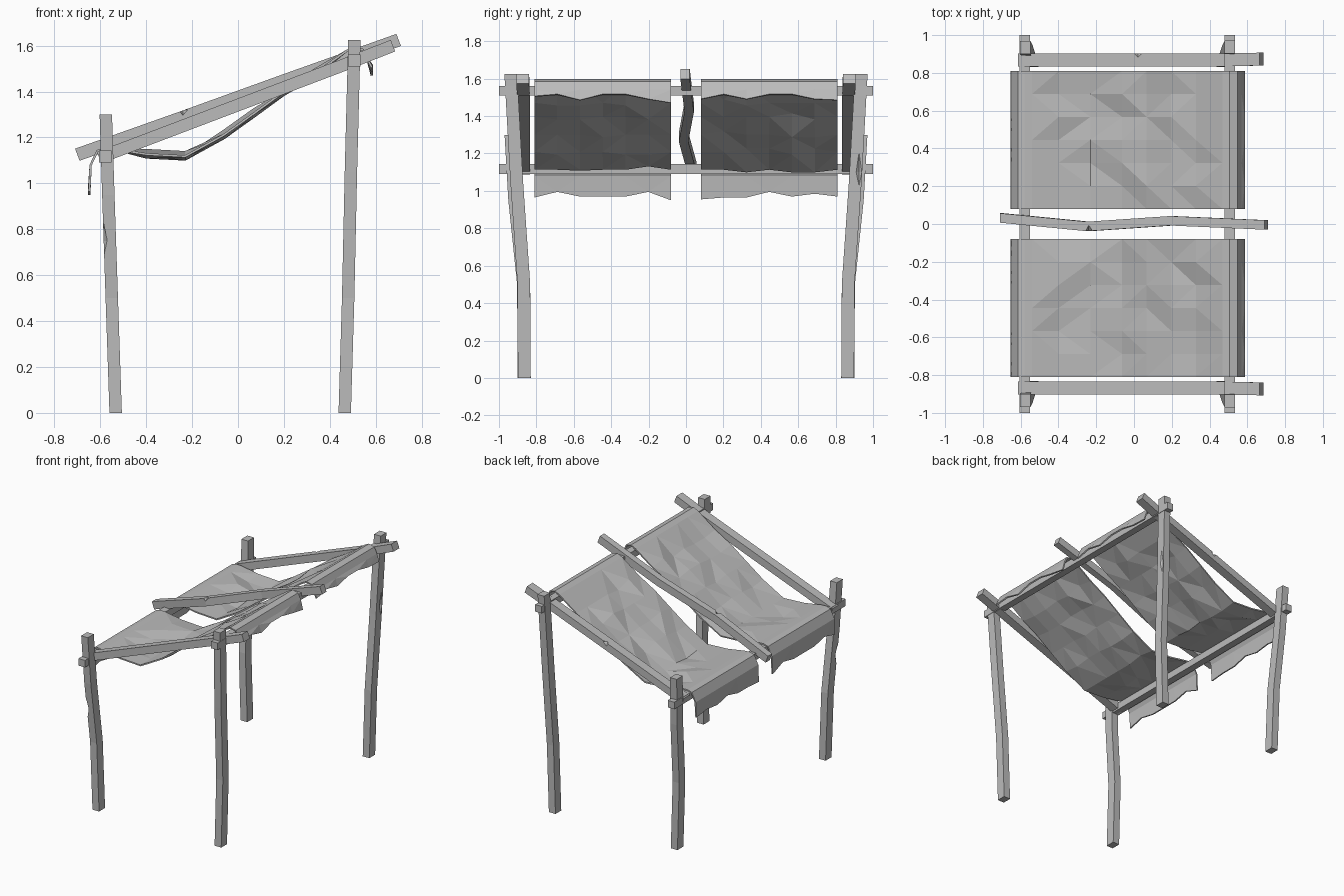
import bpy, bmesh, random
from mathutils import Vector

random.seed(4)
cube = bpy.data.objects.get("Cube")
if cube:
    bpy.data.objects.remove(cube, do_unlink=True)

grey = bpy.data.materials.new("weathered_grey")
grey.use_nodes = True
grey.diffuse_color = (0.5, 0.5, 0.5, 1)
bsdf = grey.node_tree.nodes["Principled BSDF"]
bsdf.inputs["Base Color"].default_value = (0.5, 0.5, 0.5, 1)
bsdf.inputs["Roughness"].default_value = 0.9


def make_object(name, bm):
    bmesh.ops.recalc_face_normals(bm, faces=bm.faces)
    mesh = bpy.data.meshes.new(name)
    bm.to_mesh(mesh)
    bm.free()
    mesh.materials.append(grey)
    obj = bpy.data.objects.new(name, mesh)
    bpy.context.collection.objects.link(obj)
    return obj


def timber(name, path, u, v):
    """Square-cut timber lofted along a path; u and v are half-width vectors."""
    u, v = Vector(u), Vector(v)
    bm = bmesh.new()
    rings = [[bm.verts.new(Vector(p) + u * a + v * b)
              for a, b in ((-1, -1), (1, -1), (1, 1), (-1, 1))] for p in path]
    for low, high in zip(rings, rings[1:]):
        for i in range(4):
            j = (i + 1) % 4
            bm.faces.new((low[i], low[j], high[j], high[i]))
    bm.faces.new(rings[0])
    bm.faces.new(rings[-1])
    return make_object(name, bm)


def chip(obj, centre, size):
    """Knock a faceted nick out of a timber."""
    bm = bmesh.new()
    bmesh.ops.create_uvsphere(bm, u_segments=4, v_segments=2, radius=1)
    for vert in bm.verts:
        vert.co = Vector(centre) + vert.co * Vector(size)
    cutter = make_object("chip_cutter", bm)
    cutter.hide_render = True
    mod = obj.modifiers.new("chip", 'BOOLEAN')
    mod.operation = 'DIFFERENCE'
    mod.object = cutter
    graph = bpy.context.evaluated_depsgraph_get()
    cut = bpy.data.meshes.new_from_object(obj.evaluated_get(graph))
    obj.modifiers.clear()
    obj.data = cut
    bpy.data.objects.remove(cutter, do_unlink=True)


# Leaning corner posts: low pair on the right, tall pair on the left
for side, s in (("front", -1), ("back", 1)):
    low = timber(side + "_low_post",
                 [(-0.533, s * 0.865, 0), (-0.55, s * 0.868, 0.5),
                  (-0.565, s * 0.915, 0.95), (-0.576, s * 0.935, 1.3)],
                 (0.027, 0, 0), (0, 0.035, 0))
    tall = timber(side + "_tall_post",
                  [(0.465, s * 0.865, 0), (0.48, s * 0.867, 0.5),
                   (0.492, s * 0.905, 1.05), (0.507, s * 0.937, 1.625)],
                  (0.027, 0, 0), (0, 0.034, 0))
    if s > 0:
        chip(tall, (0.528, 0.925, 1.1), (0.02, 0.025, 0.14))
    else:
        chip(low, (-0.585, -0.93, 0.75), (0.015, 0.025, 0.1))

# Level cross beams joining the posts
for name, x, z in (("low_cross_beam", -0.578, 1.117), ("tall_cross_beam", 0.507, 1.535)):
    timber(name, [(x, -1, z), (x, 1, z)], (0.027, 0, 0), (0, 0, 0.026))

# Sloping side rails and the crooked middle rail
tilt = Vector((-0.35, 0, 0.937))
for side, s in (("front", -1), ("back", 1)):
    rail = timber(side + "_side_rail",
                  [(-0.605, s * 0.868, 1.112), (0.45, s * 0.868, 1.512),
                   (0.675, s * 0.873, 1.6)],
                  (0, 0.034, 0), tilt * 0.027)
    if s > 0:
        chip(rail, (0.02, 0.902, 1.38), (0.025, 0.02, 0.025))
middle = timber("middle_rail",
                [(-0.7, 0.032, 1.125), (-0.24, -0.013, 1.288),
                 (0.2, 0.017, 1.447), (0.7, -0.005, 1.625)],
                (0, 0.025, 0), tilt * 0.028)
chip(middle, (-0.24, -0.035, 1.32), (0.022, 0.03, 0.025))

# Sagging cloths draped over both cross beams, with ragged hems
profile = [(-0.648, 0.97), (-0.642, 1.08), (-0.612, 1.142), (-0.58, 1.152),
           (-0.54, 1.15), (-0.4, 1.127), (-0.23, 1.118), (-0.06, 1.212),
           (0.07, 1.305), (0.2, 1.4), (0.33, 1.475), (0.47, 1.575), (0.505, 1.592),
           (0.545, 1.582), (0.565, 1.54), (0.583, 1.5)]
COLUMNS = 6


def cloth(name, y0, y1, low_hem, high_hem):
    bm = bmesh.new()
    grid = []
    for i, (x, z) in enumerate(profile):
        row = []
        for j in range(COLUMNS + 1):
            y = y0 + (y1 - y0) * j / COLUMNS
            h = z
            if i == 0:
                h = low_hem[j]
            elif i == len(profile) - 1:
                h = high_hem[j]
            elif 5 <= i <= 10 and 0 < j < COLUMNS:
                h += random.choice((0, 0, -0.014, 0.018))
            row.append(bm.verts.new((x, y, h)))
        grid.append(row)
    for a, b in zip(grid, grid[1:]):
        for j in range(COLUMNS):
            bm.faces.new((a[j], a[j + 1], b[j + 1], b[j]))
    bmesh.ops.triangulate(bm, faces=bm.faces)
    obj = make_object(name, bm)
    solid = obj.modifiers.new("thickness", 'SOLIDIFY')
    solid.thickness = 0.01
    solid.offset = 0


cloth("front_cloth", -0.81, -0.08,
      (0.965, 0.995, 0.97, 0.97, 0.97, 0.995, 0.95),
      (1.505, 1.515, 1.485, 1.515, 1.515, 1.49, 1.47))
cloth("back_cloth", 0.08, 0.81,
      (0.955, 0.965, 0.965, 0.995, 0.97, 0.985, 0.97),
      (1.49, 1.515, 1.49, 1.515, 1.515, 1.49, 1.485))
